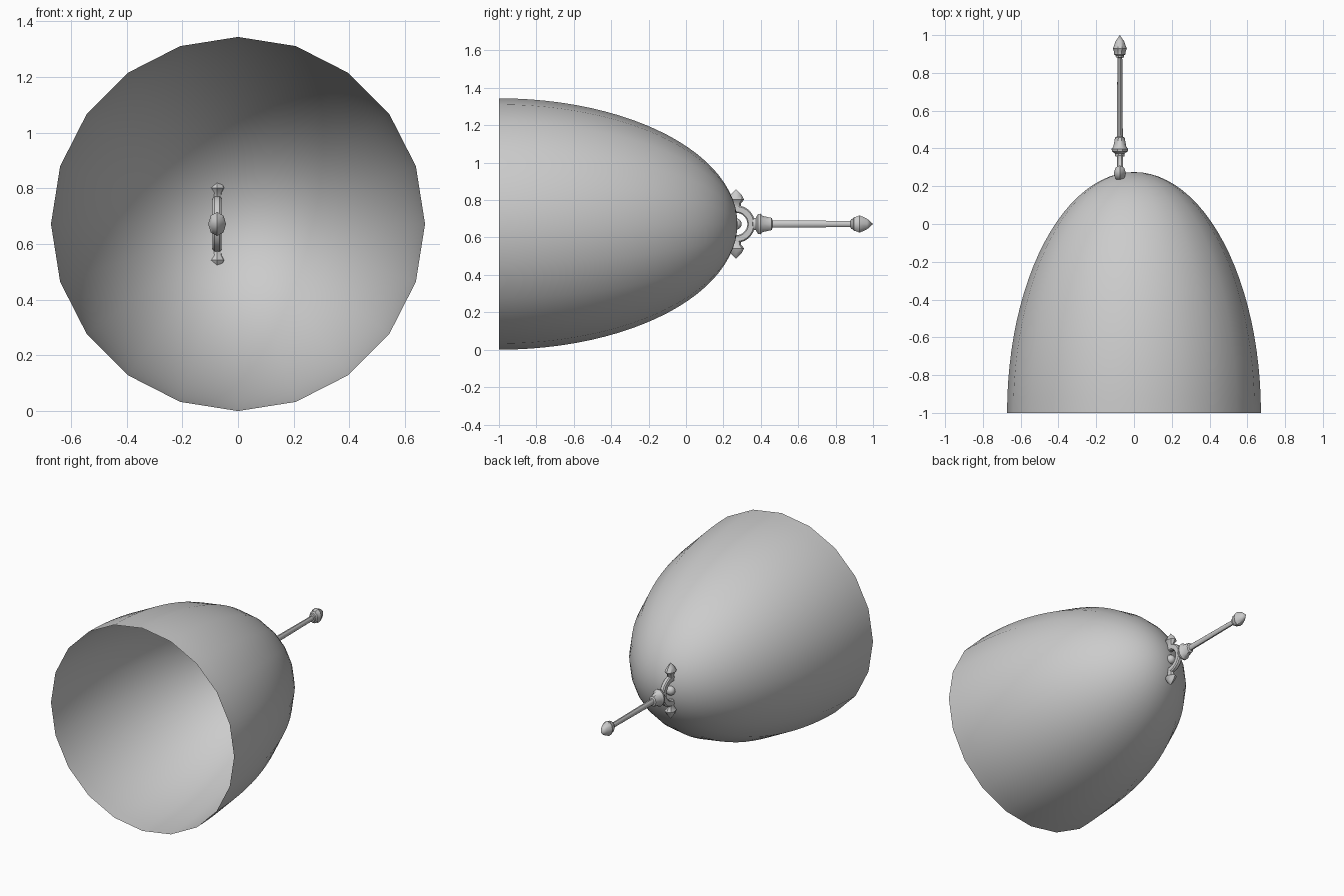
import bpy, bmesh, math
from mathutils import Matrix, Vector

if "Cube" in bpy.data.objects:
    bpy.data.objects.remove(bpy.data.objects["Cube"])

CZ = 0.672                        # height of the common axis
HUB = Vector((-0.075, 0.268, CZ))  # centre of the wand ring


def revolve(name, profile, matrix, sides, closed=False, angle=35):
    """Spin (radius, height) points about local z, then place with matrix."""
    bm = bmesh.new()
    rings = []
    for r, h in profile:
        if r == 0:
            rings.append([bm.verts.new((0, 0, h))] * sides)
        else:
            rings.append([bm.verts.new((r * math.cos(2 * math.pi * i / sides),
                                        r * math.sin(2 * math.pi * i / sides), h))
                          for i in range(sides)])
    pairs = list(zip(rings, rings[1:]))
    if closed:
        pairs.append((rings[-1], rings[0]))
    for a, b in pairs:
        for i in range(sides):
            j = (i + 1) % sides
            quad = list(dict.fromkeys((a[i], a[j], b[j], b[i])))
            bm.faces.new(quad)
    bmesh.ops.recalc_face_normals(bm, faces=bm.faces)
    bm.transform(matrix)
    me = bpy.data.meshes.new(name)
    bm.to_mesh(me)
    bm.free()
    ob = bpy.data.objects.new(name, me)
    bpy.context.collection.objects.link(ob)
    bpy.ops.object.select_all(action='DESELECT')
    bpy.context.view_layer.objects.active = ob
    ob.select_set(True)
    bpy.ops.object.shade_smooth_by_angle(angle=math.radians(angle))
    return ob


TO_Y = Matrix.Rotation(-math.pi / 2, 4, 'X')   # local z -> world +y
FLAT = Matrix.Diagonal((0.75, 1, 1, 1))        # wand is slimmer in x

# Open dome: half ellipsoid with a 20-sided rim
N = 24
dome = [(0.672 * math.cos(math.pi / 2 * k / N), 1.275 * math.sin(math.pi / 2 * k / N))
        for k in range(N)] + [(0, 1.275)]
revolve("dome", dome, Matrix.Translation((0, -1, CZ)) @ TO_Y, 20)

# Wand shaft with collar and pointed tip
shaft = [(0, 0.085), (0.032, 0.09), (0.034, 0.105), (0.056, 0.117), (0.058, 0.13),
         (0.045, 0.143), (0.036, 0.182), (0.034, 0.190), (0.021, 0.195),
         (0.017, 0.612), (0.028, 0.614), (0.030, 0.625), (0.040, 0.630),
         (0.041, 0.645), (0.049, 0.660), (0.030, 0.700), (0, 0.732)]
revolve("shaft", shaft, Matrix.Translation(HUB) @ FLAT @ TO_Y, 10)

# Wand ring, lying in the y-z plane
ring = [(0.060, -0.010), (0.066, -0.016), (0.094, -0.016), (0.101, -0.009),
        (0.101, 0.009), (0.094, 0.016), (0.066, 0.016), (0.060, 0.010)]
revolve("ring", ring, Matrix.Translation(HUB) @ Matrix.Rotation(math.pi / 2, 4, 'Y'),
        28, closed=True)

# Three spikes around the ring: up, inward and down
spike = [(0, 0.090), (0.024, 0.094), (0.027, 0.112), (0.043, 0.130),
         (0.030, 0.155), (0, 0.186)]
for label, deg in (("upper", 0), ("inner", 90), ("lower", 180)):
    revolve(label + "_spike", spike,
            Matrix.Translation(HUB) @ FLAT @ Matrix.Rotation(math.radians(deg), 4, 'X'), 8)

# Bead in the middle of the ring
bead = [(0.03 * math.sin(math.pi * k / 8), -0.03 * math.cos(math.pi * k / 8))
        for k in range(1, 8)]
revolve("bead", [(0, -0.03)] + bead + [(0, 0.03)], Matrix.Translation(HUB), 14, angle=60)
